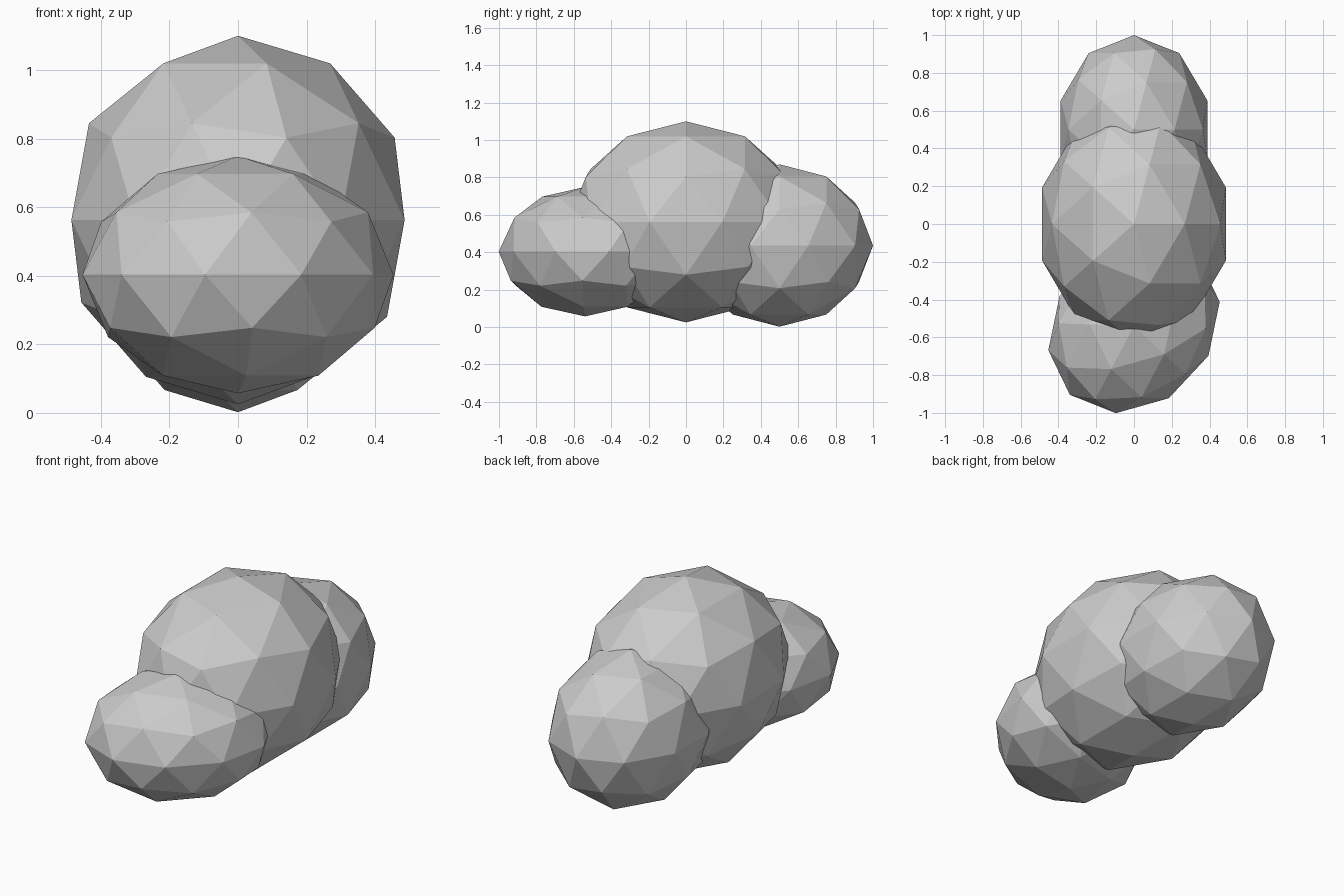
import bpy
from math import radians

if "Cube" in bpy.data.objects:
    bpy.data.objects.remove(bpy.data.objects["Cube"])


def boulder(name, location, radii, turn=0):
    """Low-poly stretched ball with flat faces."""
    bpy.ops.mesh.primitive_ico_sphere_add(
        subdivisions=2, radius=1, location=location, rotation=(0, 0, radians(turn)))
    ob = bpy.context.object
    ob.name = name
    ob.scale = radii
    bpy.ops.object.shade_flat()
    return ob


# Large central lump
boulder("middle_lump", (0, 0, 0.5625), (0.511, 0.63, 0.5375))
# Rear lump, touching the ground
boulder("back_lump", (0, 0.5, 0.436), (0.408, 0.5, 0.434))
# Low front lump, turned about the vertical
boulder("front_lump", (0, -0.54, 0.403), (0.416, 0.498, 0.346), turn=-43)
